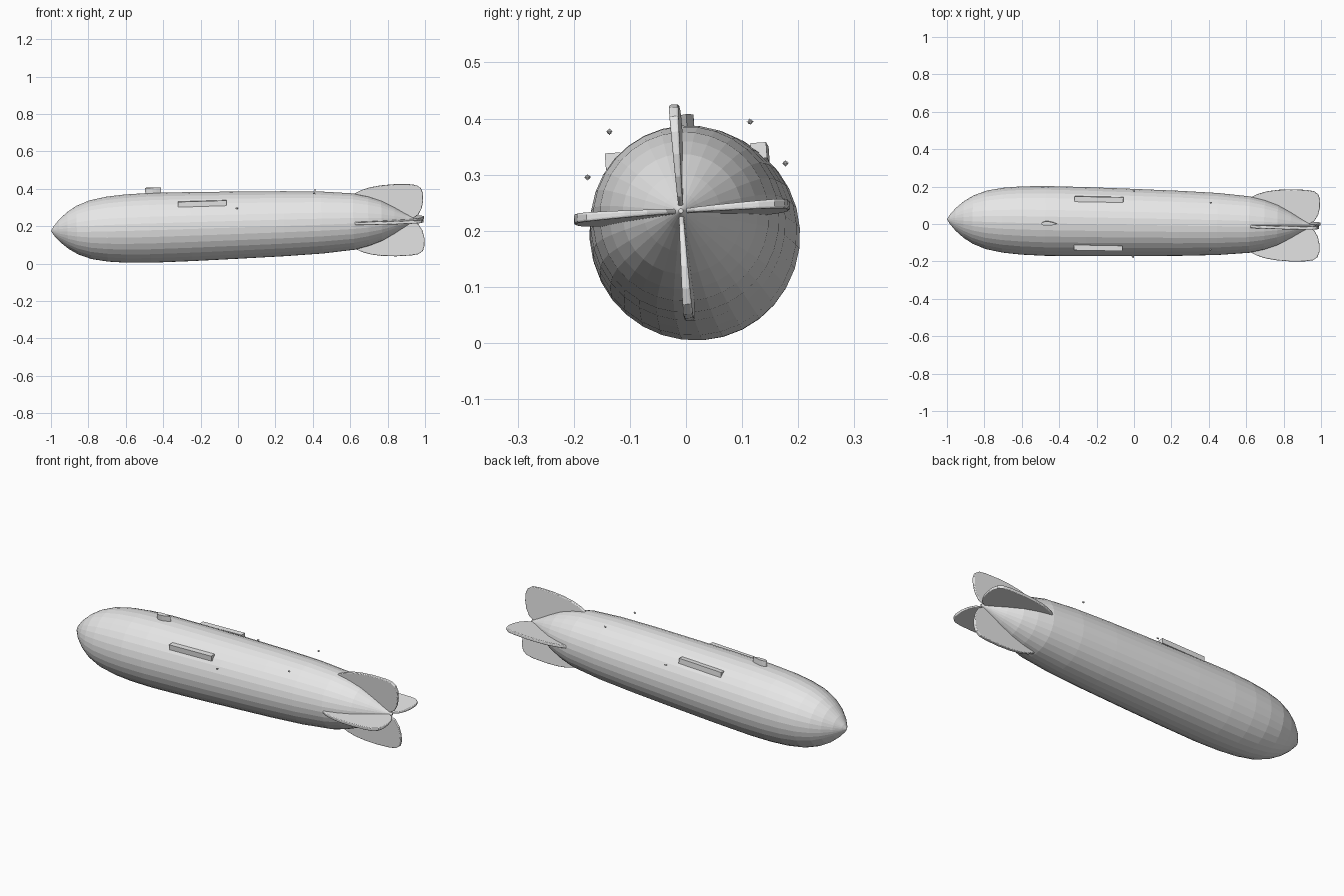
import bpy
import bmesh
from math import sin, cos, pi, radians
from mathutils import Matrix

if "Cube" in bpy.data.objects:
    bpy.data.objects.remove(bpy.data.objects["Cube"], do_unlink=True)

grey = bpy.data.materials.new("hull grey")
grey.use_nodes = True
grey.diffuse_color = (0.8, 0.8, 0.8, 1)
grey.node_tree.nodes["Principled BSDF"].inputs["Base Color"].default_value = (0.8, 0.8, 0.8, 1)

# Slightly pitched, yawed and rolled flight attitude; the ship's axis is local x
ATTITUDE = (Matrix.Translation((0, 0.008, 0.206)) @ Matrix.Rotation(-0.031, 4, "Y")
            @ Matrix.Rotation(-0.018, 4, "Z") @ Matrix.Rotation(0.07, 4, "X"))


def finish(name, bm, turn=0):
    """Make an object from bm, turned about the ship's axis."""
    bmesh.ops.recalc_face_normals(bm, faces=bm.faces)
    mesh = bpy.data.meshes.new(name)
    bm.to_mesh(mesh)
    bm.free()
    mesh.materials.append(grey)
    obj = bpy.data.objects.new(name, mesh)
    bpy.context.collection.objects.link(obj)
    obj.matrix_world = ATTITUDE @ Matrix.Rotation(turn, 4, "X")
    return obj


def loft(bm, loops):
    """Skin a list of equal-length vertex loops and close both ends."""
    for a, b in zip(loops, loops[1:]):
        for i in range(len(a)):
            j = (i + 1) % len(a)
            bm.faces.new((a[i], a[j], b[j], b[i]))
    bm.faces.new(loops[0])
    bm.faces.new(loops[-1])


# Hull: lathed envelope with faceted sides
SIDES = 32
profile = [(-1, 0.002), (-0.985, 0.025), (-0.955, 0.06), (-0.91, 0.099), (-0.86, 0.13),
           (-0.79, 0.157), (-0.7, 0.174), (-0.6, 0.183), (-0.47, 0.187), (-0.25, 0.185),
           (0, 0.18), (0.25, 0.174), (0.45, 0.166), (0.62, 0.151), (0.7, 0.132),
           (0.77, 0.107), (0.84, 0.069), (0.9, 0.032), (0.95, 0.004)]
bm = bmesh.new()
loft(bm, [[bm.verts.new((x, r * cos(2 * pi * i / SIDES), r * sin(2 * pi * i / SIDES)))
           for i in range(SIDES)] for x, r in profile])
finish("hull", bm)

# Four tail fins, thicker towards the rounded tips
outline = [(0.62, 0.145), (0.66, 0.165), (0.71, 0.18), (0.77, 0.189), (0.84, 0.193),
           (0.92, 0.191), (0.96, 0.185), (0.984, 0.168), (0.994, 0.14), (0.994, 0.1),
           (0.985, 0.06), (0.965, 0.025), (0.93, 0.004), (0.85, 0.002), (0.66, 0.09)]
for k, name in enumerate(("top_fin", "right_fin", "bottom_fin", "left_fin")):
    bm = bmesh.new()
    loft(bm, [[bm.verts.new((x, s * (0.004 + 0.025 * r), r)) for x, r in outline]
              for s in (-1, 1)])
    fin = finish(name, bm, k * pi / 2)
    rim = fin.modifiers.new("rounded rim", "BEVEL")
    rim.width, rim.segments = 0.005, 3
    rim.limit_method, rim.angle_limit = "ANGLE", radians(60)

# Teardrop lookout on the back
half = [(-0.484, 0.007), (-0.468, 0.012), (-0.45, 0.012), (-0.43, 0.008)]
plan = [(-0.49, 0)] + half + [(-0.405, 0)] + [(x, -y) for x, y in reversed(half)]
bm = bmesh.new()
loft(bm, [[bm.verts.new((x, y, z)) for x, y in plan] for z in (0.17, 0.215)])
finish("top_lookout", bm)

for side, label in ((1, "left"), (-1, "right")):
    # Long shoulder housing with one corner standing out of the hull
    bm = bmesh.new()
    corner = 0.13
    bmesh.ops.create_cube(bm, size=1, matrix=Matrix.Translation((-0.185, side * corner, corner))
                          @ Matrix.Diagonal((0.26, 0.028, 0.028, 1)))
    finish(label + "_shoulder_housing", bm)

    # Two small pods, each with a four-bladed propeller
    for place, x, r, angle in (("middle", 0, 0.204, 30), ("rear", 0.415, 0.209, 53)):
        a = radians(angle)
        spot = Matrix.Translation((x, side * r * cos(a), r * sin(a)))
        bm = bmesh.new()
        bmesh.ops.create_uvsphere(bm, u_segments=10, v_segments=6, radius=0.0045,
                                  matrix=spot @ Matrix.Diagonal((1.5, 1, 1, 1)))
        for blade in ((0.001, 0.012, 0.001, 1), (0.001, 0.001, 0.012, 1)):
            bmesh.ops.create_cube(bm, size=1, matrix=spot @ Matrix.Translation((0.005, 0, 0))
                                  @ Matrix.Diagonal(blade))
        finish(label + "_" + place + "_pod", bm)
